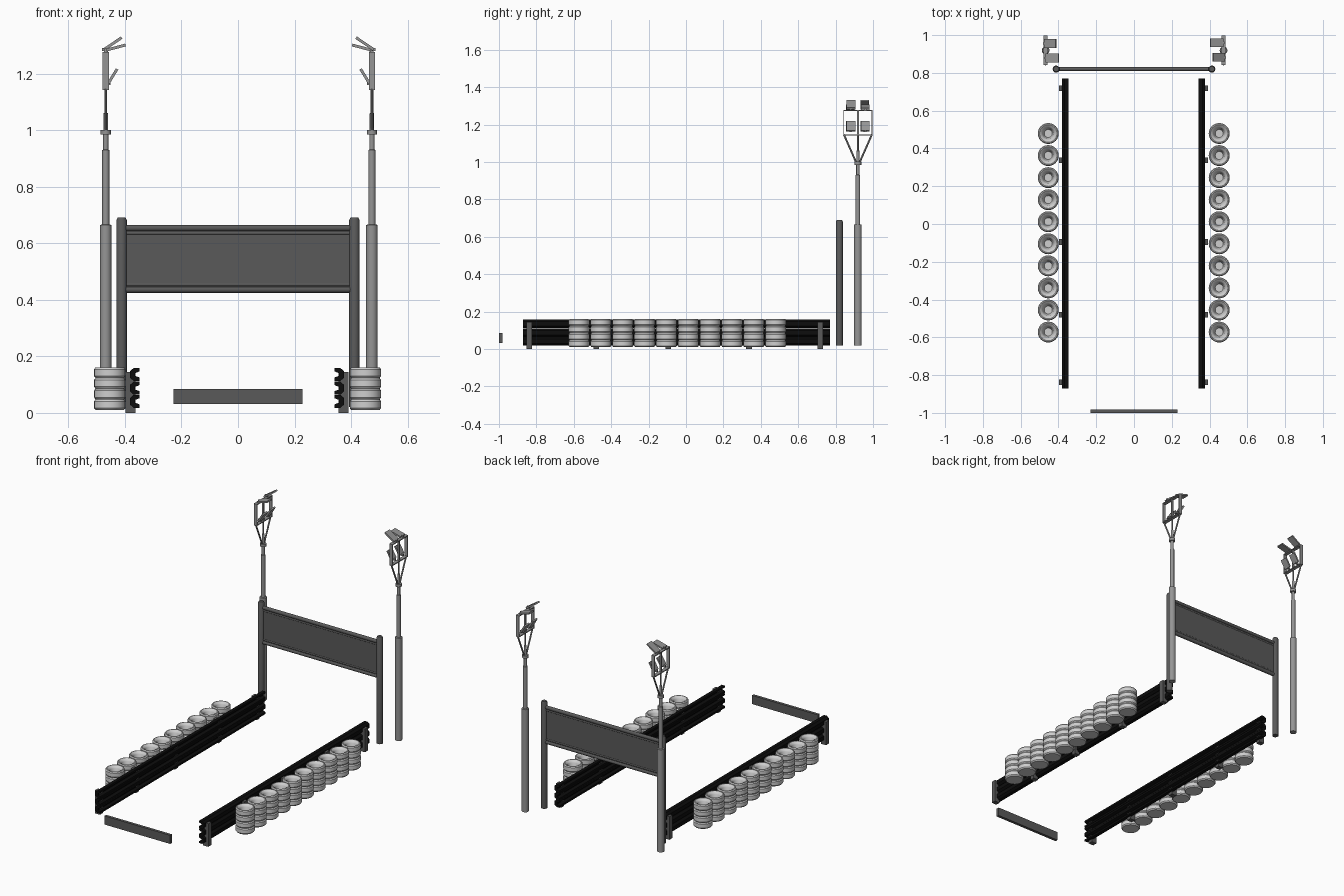
import bpy, bmesh, math
from mathutils import Vector, Matrix

if "Cube" in bpy.data.objects:
    bpy.data.objects.remove(bpy.data.objects["Cube"])


def material(name, value):
    m = bpy.data.materials.new(name)
    m.use_nodes = True
    m.diffuse_color = (value, value, value, 1)
    m.node_tree.nodes["Principled BSDF"].inputs["Base Color"].default_value = (value, value, value, 1)
    return m


LIGHT = material("pale grey rubber", 0.62)
STEEL = material("mid grey steel", 0.3)
DARK = material("dark grey metal", 0.1)
BLACK = material("black rail", 0.004)


def finish(name, bm, mat, smooth=False):
    bmesh.ops.recalc_face_normals(bm, faces=bm.faces)
    mesh = bpy.data.meshes.new(name)
    bm.to_mesh(mesh)
    bm.free()
    mesh.materials.append(mat)
    ob = bpy.data.objects.new(name, mesh)
    bpy.context.collection.objects.link(ob)
    if smooth:
        bpy.ops.object.select_all(action='DESELECT')
        ob.select_set(True)
        bpy.context.view_layer.objects.active = ob
        bpy.ops.object.shade_smooth_by_angle(angle=math.radians(35))
    return ob


def add_box(bm, centre, size, rot=Matrix()):
    bmesh.ops.create_cube(bm, size=1, matrix=Matrix.Translation(centre) @ rot @ Matrix.Diagonal((*size, 1)))


def add_rod(bm, a, b, r, segments=16):
    a, b = Vector(a), Vector(b)
    turn = (b - a).to_track_quat('Z', 'Y').to_matrix().to_4x4()
    bmesh.ops.create_cone(bm, cap_ends=True, segments=segments, radius1=r, radius2=r,
                          depth=(b - a).length, matrix=Matrix.Translation((a + b) / 2) @ turn)


def lathe(name, profile, mat, place, segments=24):
    bm = bmesh.new()
    vs = [bm.verts.new((r, 0, z)) for r, z in profile]
    edges = [bm.edges.new(pair) for pair in zip(vs, vs[1:])]
    bmesh.ops.spin(bm, geom=vs + edges, axis=(0, 0, 1), cent=(0, 0, 0),
                   angle=math.tau, steps=segments, use_duplicate=False)
    bmesh.ops.remove_doubles(bm, verts=bm.verts, dist=0.0001)
    ob = finish(name, bm, mat, True)
    ob.location = place
    return ob


# Tyre stacks: four tyres each, with a stepped hollow in the top
stack = [(0, 0.01), (0.05, 0.01)]
for i in range(4):
    z = 0.01 + i * 0.0378
    stack += [(0.051, z + 0.001), (0.0555, z + 0.007), (0.0555, z + 0.031), (0.051, z + 0.037)]
stack += [(0.046, 0.161), (0.034, 0.153), (0.03, 0.146), (0.021, 0.1), (0, 0.1)]
first = None
for side, x in (("right", -0.454), ("left", 0.451)):
    for i in range(10):
        place = (x, -0.572 + i * 0.1168, 0)
        if first is None:
            first = lathe(f"tyre_stack_{side}_{i}", stack, LIGHT, place)
        else:
            ob = bpy.data.objects.new(f"tyre_stack_{side}_{i}", first.data)
            ob.location = place
            bpy.context.collection.objects.link(ob)

# Guard rails: three notched beams on short posts
for side, s, shift in (("right", -1, -0.007), ("left", 1, 0)):
    bm = bmesh.new()
    for z in (0.018, 0.0645, 0.113):
        section = [(0.341, 0), (0.341, 0.012), (0.357, 0.018), (0.357, 0.028), (0.341, 0.034),
                   (0.341, 0.046), (0.362, 0.046), (0.375, 0.035), (0.375, 0.011), (0.362, 0)]
        face = bm.faces.new([bm.verts.new((s * x + shift, -0.872, z + h)) for x, h in section])
        ext = bmesh.ops.extrude_face_region(bm, geom=[face], use_keep_orig=True)
        bmesh.ops.translate(bm, vec=(0, 1.642, 0),
                            verts=[v for v in ext["geom"] if isinstance(v, bmesh.types.BMVert)])
    finish(f"guard_rail_{side}", bm, BLACK)

    bm = bmesh.new()
    for y in (-0.838, -0.48, -0.095, 0.337, 0.718):
        add_box(bm, (s * 0.373 + shift, y, 0.0725), (0.035, 0.03, 0.145))
    finish(f"rail_posts_{side}", bm, DARK)

# Low bar across the front
bm = bmesh.new()
add_box(bm, (0, -0.991, 0.058), (0.458, 0.018, 0.054))
finish("front_bar", bm, DARK)

# Gantry: two round posts, a panel and its edge tubes
for side, s in (("right", -1), ("left", 1)):
    lathe(f"gantry_post_{side}", [(0, 0.02), (0.0185, 0.02), (0.0185, 0.682), (0.014, 0.691), (0, 0.691)],
          DARK, (s * 0.412, 0.82, 0))
bm = bmesh.new()
add_box(bm, (0, 0.82, 0.545), (0.81, 0.008, 0.22))
finish("gantry_panel", bm, DARK)
bm = bmesh.new()
for s in (-1, 1):
    for offset, r in ((0.109, 0.011), (0.091, 0.006)):
        z = 0.545 + s * offset
        add_rod(bm, (-0.405, 0.82, z), (0.405, 0.82, z), r)
finish("gantry_tubes", bm, DARK, True)

# Light masts: stepped pole, forked frame and four tilted lamps;
# built for the left side facing -x, and turned half round for the right
POLE = [(0, 0.02), (0.0205, 0.02), (0.0205, 0.665), (0.0125, 0.667), (0.0125, 0.93),
        (0.009, 0.932), (0.009, 0.985), (0.018, 0.985), (0.018, 1.002), (0.008, 1.002),
        (0.008, 1.06), (0.005, 1.062), (0.005, 1.15), (0, 1.15)]


def add_lamp(bm, y, low, high):
    # Slab running from its hinge to its raised front edge
    (x1, z1), (x2, z2) = low, high
    rot = Matrix.Rotation(-math.atan2(z2 - z1, x2 - x1), 4, 'Y')
    add_box(bm, ((x1 + x2) / 2, y, (z1 + z2) / 2), (math.hypot(x2 - x1, z2 - z1), 0.046, 0.01), rot)
    # Short bracket at the hinge
    add_box(bm, (x1 * 0.7, y, z1), (abs(x1) + 0.012, 0.012, 0.012))


for side, x, turn in (("left", 0.474, 0), ("right", -0.468, math.pi)):
    place = (x, 0.919, 0)
    lathe(f"mast_{side}", POLE, STEEL, place, 20)

    bm = bmesh.new()
    for s in (-1, 1):
        add_rod(bm, (0, s * 0.008, 0.995), (0, s * 0.075, 1.147), 0.005, 8)
        add_box(bm, (0, s * 0.0755, 1.21), (0.022, 0.005, 0.135))
    for z in (1.145, 1.275):
        add_box(bm, (0, 0, z), (0.022, 0.156, 0.006))
    add_box(bm, (0, 0, 1.21), (0.012, 0.012, 0.13))
    frame = finish(f"lamp_frame_{side}", bm, STEEL)

    bm = bmesh.new()
    add_lamp(bm, -0.037, (0.006, 1.286), (-0.056, 1.328))
    add_lamp(bm, 0.04, (-0.002, 1.284), (-0.07, 1.302))
    for y in (-0.037, 0.04):
        add_lamp(bm, y, (-0.009, 1.166), (-0.04, 1.217))
    lamps = finish(f"floodlights_{side}", bm, STEEL)
    for ob in (frame, lamps):
        ob.location = place
        ob.rotation_euler.z = turn
